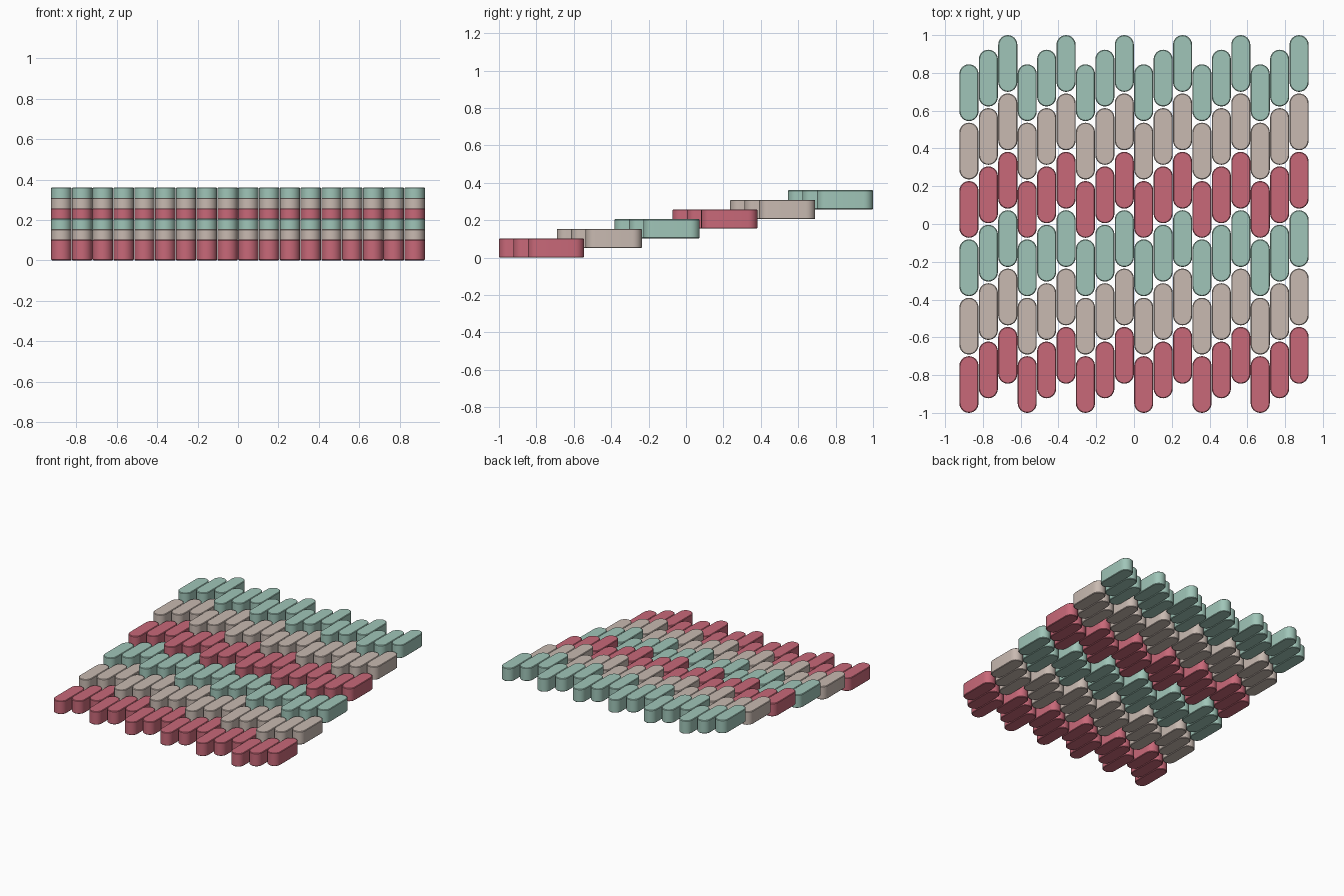
import bpy, bmesh, math

if "Cube" in bpy.data.objects:
    bpy.data.objects.remove(bpy.data.objects["Cube"])

COLS, ROWS = 18, 6
PX, W = 0.1028, 0.1010          # column pitch and tile width
PY, L = 0.309, 0.3005           # row pitch and tile length
STEP, H = 0.0516, 0.103         # rise per row and tile thickness
SHIFT = PY / 4                  # stagger between neighbouring columns


def material(name, rgb):
    m = bpy.data.materials.new(name)
    m.diffuse_color = (*rgb, 1)
    m.use_nodes = True
    m.node_tree.nodes["Principled BSDF"].inputs["Base Color"].default_value = m.diffuse_color
    return m


mats = [material("rose", (0.58, 0.14, 0.19)),
        material("taupe", (0.58, 0.49, 0.44)),
        material("sage", (0.35, 0.56, 0.48))]


def stadium(cx, cy, n=12):
    """Outline of a tile with two semicircular ends."""
    r, h = W / 2, L / 2 - W / 2
    pts = []
    for start, sy in ((0, 1), (math.pi, -1)):
        for i in range(n + 1):
            a = start + math.pi * i / n
            pts.append((cx + r * math.cos(a), cy + sy * h + r * math.sin(a)))
    return pts


def add_tile(bm, cx, cy, z0):
    """Stack rings so top and bottom rims are finely softened."""
    e = 0.004
    rings = []
    for z, inset in ((0, e), (e, 0), (H - e, 0), (H, e)):
        sx, sy = 1 - 2 * inset / W, 1 - 2 * inset / L
        rings.append([bm.verts.new((cx + (x - cx) * sx, cy + (y - cy) * sy, z0 + z))
                      for x, y in stadium(cx, cy)])
    n = len(rings[0])
    for lo, hi in zip(rings, rings[1:]):
        for i in range(n):
            j = (i + 1) % n
            bm.faces.new((lo[i], lo[j], hi[j], hi[i]))
    bm.faces.new(rings[0][::-1])
    bm.faces.new(rings[-1])


# One object per stepped row of staggered tiles
for row in range(ROWS):
    bm = bmesh.new()
    for col in range(COLS):
        x = (col - (COLS - 1) / 2) * PX
        y = -1 + L / 2 + row * PY + (col % 3) * SHIFT
        add_tile(bm, x, y, row * STEP)
    name = f"tile_row_{row + 1}"
    mesh = bpy.data.meshes.new(name)
    bm.to_mesh(mesh)
    bm.free()
    mesh.materials.append(mats[row % 3])
    ob = bpy.data.objects.new(name, mesh)
    bpy.context.collection.objects.link(ob)
    bpy.ops.object.select_all(action='DESELECT')
    ob.select_set(True)
    bpy.context.view_layer.objects.active = ob
    bpy.ops.object.shade_smooth_by_angle(angle=math.radians(25))
